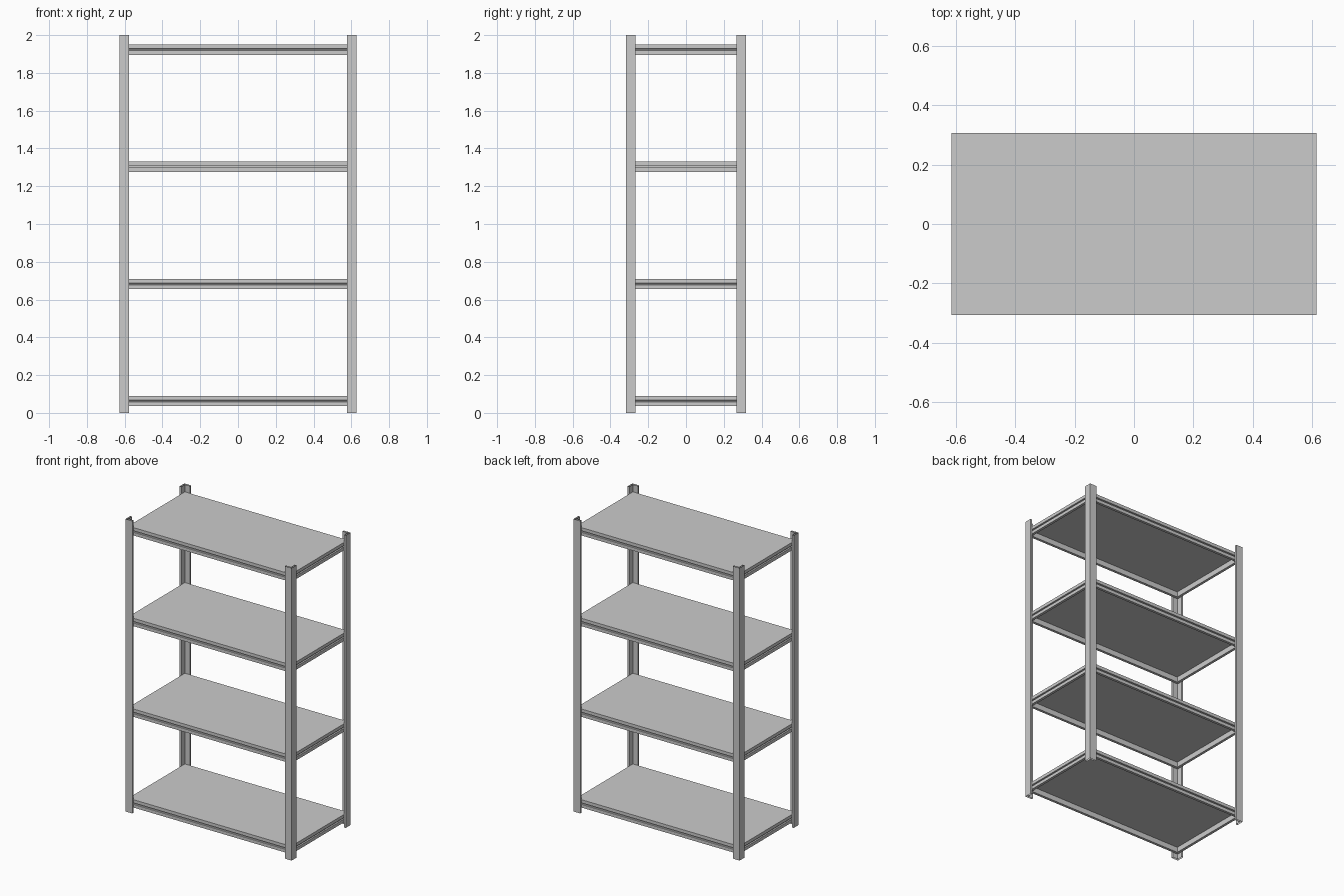
import bpy, bmesh

if "Cube" in bpy.data.objects:
    bpy.data.objects.remove(bpy.data.objects["Cube"])

HX, HY = 0.628, 0.318      # outer half size of the rack
FLANGE, WALL = 0.051, 0.012
HEIGHT = 2.0
SHELF_TOPS = [0.09 + 0.62 * i for i in range(4)]


def finish(bm, name):
    bmesh.ops.recalc_face_normals(bm, faces=bm.faces)
    me = bpy.data.meshes.new(name)
    bm.to_mesh(me)
    bm.free()
    ob = bpy.data.objects.new(name, me)
    bpy.context.collection.objects.link(ob)
    return ob


def bridge(bm, a, b):
    n = len(a)
    for i in range(n):
        bm.faces.new((a[i], a[(i + 1) % n], b[(i + 1) % n], b[i]))


# Angle-iron posts with open ends, one at each corner
def post(name, sx, sy):
    profile = [(0, 0), (FLANGE, 0), (FLANGE, WALL),
               (WALL, WALL), (WALL, FLANGE), (0, FLANGE)]
    bm = bmesh.new()
    rings = [[bm.verts.new((sx * (HX - u), sy * (HY - v), z)) for u, v in profile]
             for z in (0, HEIGHT)]
    bridge(bm, *rings)
    ob = finish(bm, name)
    # make sure the long outer face points outwards
    face = max(ob.data.polygons, key=lambda p: p.center.x * sx)
    if face.normal.x * sx < 0:
        ob.data.flip_normals()


for side, sx in (("left", -1), ("right", 1)):
    for end, sy in (("front", -1), ("back", 1)):
        post(f"{end}_{side}_post", sx, sy)


# Shelf trays: flat top, grooved rim, hollow underside
def shelf(name, top):
    rim = [(0, 0), (0, -0.022), (0.008, -0.024), (0.008, -0.030),
           (0, -0.032), (0, -0.054), (0.018, -0.054), (0.018, -0.018)]
    bm = bmesh.new()
    rings = []
    for inset, dz in rim:
        x, y = HX - WALL - inset, HY - WALL - inset
        rings.append([bm.verts.new((a * x, b * y, top + dz))
                      for a, b in ((-1, -1), (1, -1), (1, 1), (-1, 1))])
    for a, b in zip(rings, rings[1:]):
        bridge(bm, a, b)
    bm.faces.new(rings[0])
    bm.faces.new(rings[-1])
    finish(bm, name)


for i, top in enumerate(SHELF_TOPS):
    shelf(f"shelf_{i + 1}", top)
